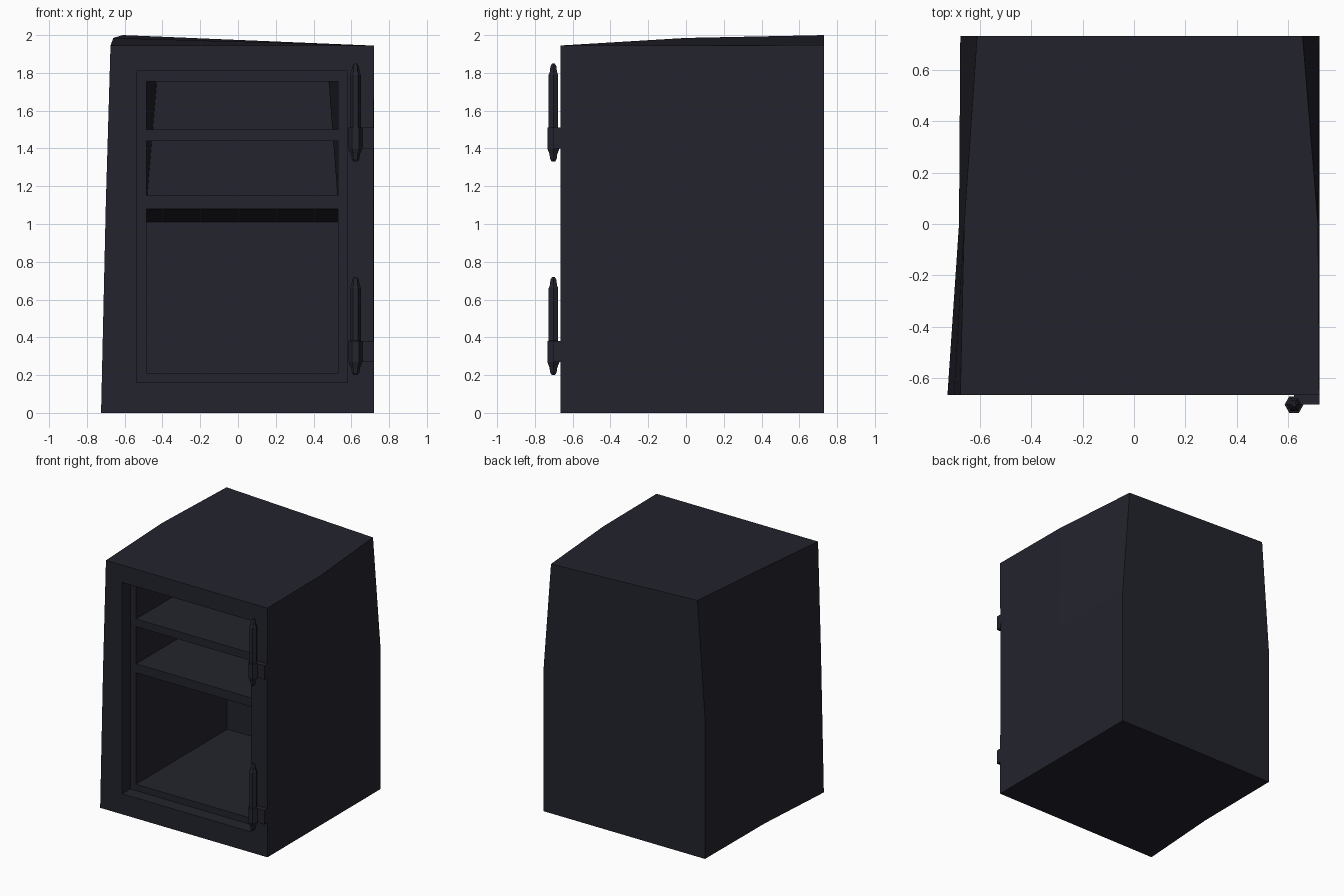
import bpy, bmesh, math

if "Cube" in bpy.data.objects:
    bpy.data.objects.remove(bpy.data.objects["Cube"])

mat = bpy.data.materials.new("dark_steel")
mat.diffuse_color = (0.0168, 0.0168, 0.0262, 1)
mat.use_nodes = True
mat.node_tree.nodes["Principled BSDF"].inputs["Base Color"].default_value = mat.diffuse_color


def finish(name, bm):
    bmesh.ops.recalc_face_normals(bm, faces=bm.faces)
    me = bpy.data.meshes.new(name)
    bm.to_mesh(me)
    bm.free()
    me.materials.append(mat)
    ob = bpy.data.objects.new(name, me)
    bpy.context.collection.objects.link(ob)
    return ob


def loft(name, loops, split_caps=False):
    """Bridge matching point loops and close both ends."""
    bm = bmesh.new()
    rings = [[bm.verts.new(p) for p in loop] for loop in loops]
    n = len(rings[0])
    for a, b in zip(rings, rings[1:]):
        for i in range(n):
            j = (i + 1) % n
            bm.faces.new((a[i], a[j], b[j], b[i]))
    for r in (rings[0], rings[-1]):
        if split_caps:      # six-point loop: lower and upper quad
            bm.faces.new((r[0], r[1], r[2], r[5]))
            bm.faces.new((r[5], r[2], r[3], r[4]))
        else:
            bm.faces.new(r)
    return finish(name, bm)


def loop6(y, left, right, z0, zm, ztl, ztr):
    """Six points: bottom, middle and top on each side (left/right = x at those heights)."""
    return [(left[0], y, z0), (right[0], y, z0), (right[1], y, zm),
            (right[2], y, ztr), (left[2], y, ztl), (left[1], y, zm)]


# safe body: warped outer shell, stepped door recess and hollow interior
outer_l, outer_r = (-0.535,) * 3, (0.58,) * 3
inner_l, inner_r = (-0.485,) * 3, (0.53,) * 3
loft("safe_body", [
    loop6(0.73, (-0.675, -0.675, -0.61), (0.72, 0.72, 0.655), 0, 1.1, 2.0, 1.947),
    loop6(0.0, (-0.68, -0.68, -0.66), (0.72, 0.72, 0.715), 0, 1.1, 1.985, 1.945),
    loop6(-0.665, (-0.725, -0.70, -0.675), (0.72, 0.716, 0.72), 0, 1.1, 1.945, 1.945),
    loop6(-0.665, outer_l, outer_r, 0.16, 1.1, 1.81, 1.81),
    loop6(-0.565, outer_l, outer_r, 0.16, 1.1, 1.81, 1.81),
    loop6(-0.565, inner_l, inner_r, 0.21, 1.1, 1.755, 1.755),
    loop6(0.56, (-0.485, -0.485, -0.43), (0.53, 0.53, 0.48), 0.21, 1.1, 1.755, 1.755),
], split_caps=True)


# shelves: front flush with the inner frame
def shelf(name, z_bottom, z_bottom_back, z_top):
    def quad(y, zb):
        return [(-0.485, y, zb), (0.53, y, zb), (0.53, y, z_top), (-0.485, y, z_top)]
    loft(name, [quad(-0.565, z_bottom), quad(0.57, z_bottom_back)])


shelf("upper_shelf", 1.44, 1.44, 1.50)
shelf("lower_shelf", 1.08, 1.01, 1.15)

# hinges: six-sided turned pin with a collar, and a plate reaching the side edge
PIN = [(0.010, 0.0), (0.020, 0.015), (0.024, 0.04), (0.037, 0.07), (0.037, 0.18),
       (0.029, 0.182), (0.029, 0.46), (0.022, 0.475), (0.018, 0.505), (0.008, 0.52)]
HX, HY = 0.622, -0.702
for label, z in (("lower", 0.20), ("upper", 1.33)):
    loft(label + "_hinge_pin", [
        [(HX + r * math.cos(k * math.pi / 3), HY + r * math.sin(k * math.pi / 3), z + h)
         for k in range(6)] for r, h in PIN])
    loft(label + "_hinge_plate", [
        [(HX, HY, h), (0.72, HY, h), (0.72, -0.66, h), (HX, -0.66, h)]
        for h in (z + 0.07, z + 0.18)])
